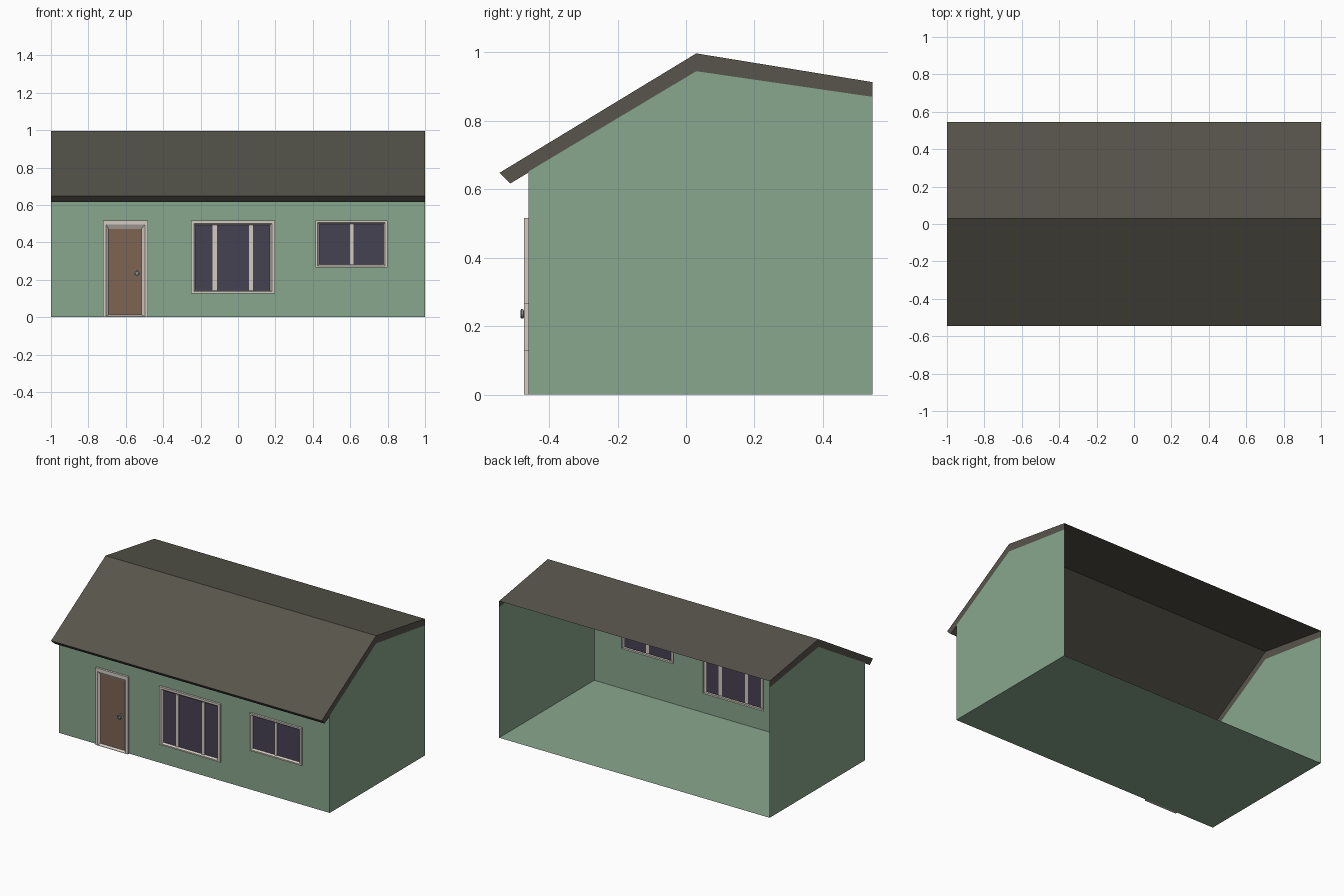
import bpy, bmesh, math

if "Cube" in bpy.data.objects:
    bpy.data.objects.remove(bpy.data.objects["Cube"])

WALL_Y, TRIM_Y, BACK_Y = -0.46, -0.474, 0.545


def material(name, rgb):
    m = bpy.data.materials.new(name)
    m.diffuse_color = (*rgb, 1)
    m.use_nodes = True
    m.node_tree.nodes["Principled BSDF"].inputs["Base Color"].default_value = m.diffuse_color
    return m


GREEN = material("green_wall", (0.25, 0.39, 0.27))
SLATE = material("dark_roof", (0.095, 0.09, 0.07))
CREAM = material("cream_trim", (0.65, 0.60, 0.54))
GLASS = material("dark_glass", (0.062, 0.055, 0.088))
WOOD = material("brown_door", (0.21, 0.125, 0.085))
METAL = material("grey_metal", (0.25, 0.25, 0.26))


def make(name, polys, mat):
    """Make an object from a list of polygons, each a list of points."""
    bm = bmesh.new()
    for poly in polys:
        bm.faces.new([bm.verts.new(p) for p in poly])
    bmesh.ops.remove_doubles(bm, verts=bm.verts, dist=1e-5)
    me = bpy.data.meshes.new(name)
    bm.to_mesh(me)
    bm.free()
    me.materials.append(mat)
    ob = bpy.data.objects.new(name, me)
    bpy.context.collection.objects.link(ob)
    return ob


def rect(x0, x1, z0, z1, y):
    """Rectangle facing the front."""
    return [(x0, y, z0), (x1, y, z0), (x1, y, z1), (x0, y, z1)]


def bridge(a, b):
    """Quads between two rectangle loops."""
    return [[a[i], a[(i + 1) % 4], b[(i + 1) % 4], b[i]] for i in range(4)]


def strip(pts):
    """Sweep a (y, z) path across the full width."""
    return [[(-1, *a), (1, *a), (1, *b), (-1, *b)] for a, b in zip(pts, pts[1:])]


# Openings: outer trim, start of inner bevel, inner pane (x0, x1, z0, z1)
door = ((-0.722, -0.482, 0.0, 0.516), (-0.706, -0.498, 0.003, 0.495), (-0.692, -0.515, 0.013, 0.473))
big = ((-0.252, 0.198, 0.128, 0.516), (-0.236, 0.182, 0.137, 0.502), (-0.227, 0.172, 0.144, 0.492))
small = ((0.415, 0.798, 0.266, 0.516), (0.426, 0.787, 0.275, 0.506), (0.435, 0.779, 0.282, 0.498))
openings = {"door": door, "large_window": big, "small_window": small}

# Front wall as a grid of cells, leaving out the openings
holes = [o[0] for o in openings.values()]
xs = sorted({-1, 1, *[x for h in holes for x in h[:2]]})
zs = sorted({0, 0.652, *[z for h in holes for z in h[2:]]})
cells = []
for x0, x1 in zip(xs, xs[1:]):
    for z0, z1 in zip(zs, zs[1:]):
        cx, cz = (x0 + x1) / 2, (z0 + z1) / 2
        if not any(h[0] < cx < h[1] and h[2] < cz < h[3] for h in holes):
            cells.append(rect(x0, x1, z0, z1, WALL_Y))
make("front_wall", cells, GREEN)

# Side walls and floor; the back is open
gable = [(WALL_Y, 0), (BACK_Y, 0), (BACK_Y, 0.87), (0.03, 0.945), (WALL_Y, 0.652)]
make("right_wall", [[(1, *p) for p in gable]], GREEN)
make("left_wall", [[(-1, *p) for p in reversed(gable)]], GREEN)
make("floor", [[(-1, WALL_Y, 0), (-1, BACK_Y, 0), (1, BACK_Y, 0), (1, WALL_Y, 0)]], GREEN)

# Roof: two slopes, eave, soffit and gable edge bands
top = [(-0.545, 0.648), (0.03, 0.997), (BACK_Y, 0.913)]
low = [(-0.513, 0.617), (0.03, 0.945), (BACK_Y, 0.87)]
roof = strip([(WALL_Y, 0.652), low[0]] + top)
for i in range(2):
    band = [low[i], low[i + 1], top[i + 1], top[i]]
    roof.append([(1, *p) for p in band])
    roof.append([(-1, *p) for p in reversed(band)])
make("roof", roof, SLATE)

# Trim frames with bevelled inner edges, and their panes
for name, (outer, mid, inner) in openings.items():
    back, front = rect(*outer, WALL_Y), rect(*outer, TRIM_Y)
    bevel, seat = rect(*mid, TRIM_Y), rect(*inner, WALL_Y - 0.002)
    make(name + "_frame", bridge(back, front) + bridge(front, bevel) + bridge(bevel, seat), CREAM)
    is_door = name == "door"
    make("door_panel" if is_door else name + "_glass", [seat], WOOD if is_door else GLASS)

# Window mullions
for i, (x0, x1, pane) in enumerate([(-0.135, -0.112, big[2]), (0.058, 0.081, big[2]), (0.598, 0.617, small[2])]):
    a, b = (rect(x0, x1, pane[2], pane[3], y) for y in (WALL_Y - 0.001, WALL_Y - 0.009))
    make(f"mullion_{i + 1}", bridge(a, b) + [b, a[::-1]], CREAM)

# Door knob: rose, stem and handle lathed along y
profile = [(0.016, -0.461), (0.016, -0.465), (0.007, -0.467), (0.007, -0.473),
           (0.013, -0.475), (0.014, -0.481), (0.010, -0.484)]
N = 12
rings = [[(-0.54 + r * math.cos(2 * math.pi * k / N), y, 0.236 + r * math.sin(2 * math.pi * k / N))
          for k in range(N)] for r, y in profile]
faces = [[a[k], a[(k + 1) % N], b[(k + 1) % N], b[k]] for a, b in zip(rings, rings[1:]) for k in range(N)]
make("door_knob", faces + [rings[-1]], METAL)
